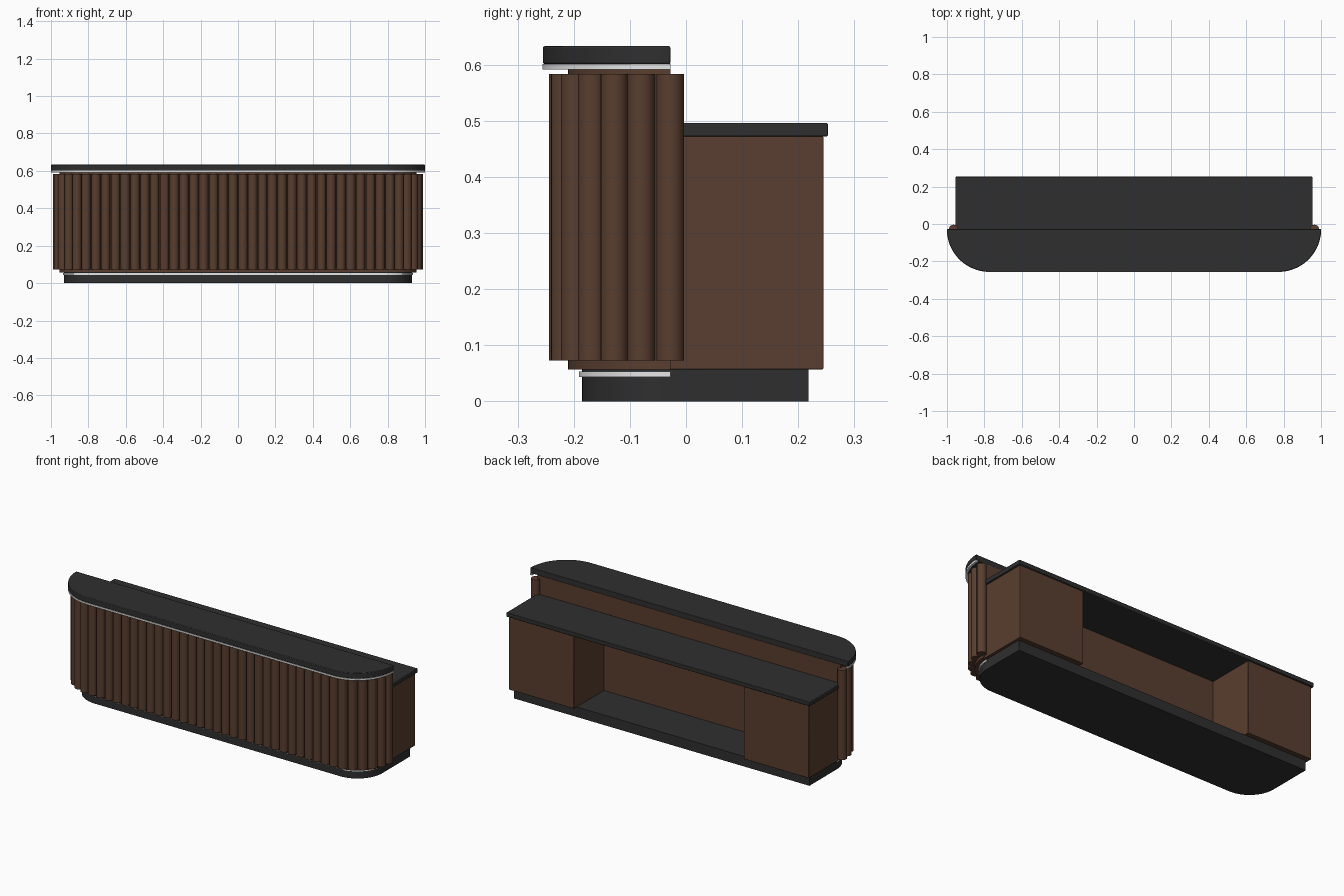
import bpy, bmesh, math

if "Cube" in bpy.data.objects:
    bpy.data.objects.remove(bpy.data.objects["Cube"])

def material(name, rgb):
    m = bpy.data.materials.new(name)
    m.diffuse_color = (*rgb, 1)
    m.use_nodes = True
    m.node_tree.nodes["Principled BSDF"].inputs["Base Color"].default_value = m.diffuse_color
    return m

WOOD = material("walnut brown", (0.100, 0.048, 0.029))
DARK = material("charcoal", (0.028, 0.028, 0.028))
GLOW = material("light strip white", (0.85, 0.85, 0.85))

# all curved outlines share these front corner centres
CX, CY = 0.773, -0.028


def outline(r, n=20):
    """Open path from back right, round the front, to back left."""
    pts = []
    for i in range(n + 1):
        a = -math.pi / 2 * i / n
        pts.append((CX + r * math.cos(a), CY + r * math.sin(a)))
    return pts + [(-x, y) for x, y in reversed(pts)]


def prism(name, pts, z0, z1, mat, bevel=0):
    bm = bmesh.new()
    face = bm.faces.new([bm.verts.new((x, y, z0)) for x, y in pts])
    ext = bmesh.ops.extrude_face_region(bm, geom=[face])
    for v in ext["geom"]:
        if isinstance(v, bmesh.types.BMVert):
            v.co.z = z1
    bmesh.ops.recalc_face_normals(bm, faces=bm.faces)
    return finish(name, bm, mat, bevel)


def finish(name, bm, mat, bevel=0):
    me = bpy.data.meshes.new(name)
    bm.to_mesh(me)
    bm.free()
    me.materials.append(mat)
    ob = bpy.data.objects.new(name, me)
    bpy.context.collection.objects.link(ob)
    if bevel:
        b = ob.modifiers.new("soft edge", 'BEVEL')
        b.width, b.segments, b.limit_method = bevel, 2, 'ANGLE'
        b.angle_limit = math.radians(40)
    bpy.ops.object.select_all(action='DESELECT')
    ob.select_set(True)
    bpy.context.view_layer.objects.active = ob
    bpy.ops.object.shade_smooth_by_angle(angle=math.radians(35))
    return ob


def box(name, x0, x1, y0, y1, z0, z1, mat, bevel=0):
    return prism(name, [(x0, y0), (x1, y0), (x1, y1), (x0, y1)], z0, z1, mat, bevel)


def band(name, r_out, width, z0, z1):
    prism(name, outline(r_out) + outline(r_out - width)[::-1], z0, z1, GLOW)


# plinth: rounded front part and rear base
prism("plinth_front", outline(0.157), 0, 0.058, DARK)
box("plinth_rear", -0.93, 0.93, -0.045, 0.218, 0, 0.057, DARK)
band("plinth_light_strip", 0.163, 0.012, 0.043, 0.053)

# curved front panel, light strip and raised counter
prism("front_panel", outline(0.182), 0.057, 0.602, WOOD)
band("counter_light_strip", 0.228, 0.012, 0.591, 0.601)
prism("counter_top", outline(0.227), 0.601, 0.633, DARK, 0.003)

# round slats spaced evenly along the curved front
R, COUNT = 0.192, 42
arc = R * math.pi / 2
total = 2 * CX + 2 * arc
bm = bmesh.new()
for i in range(COUNT):
    s = total * i / (COUNT - 1)
    t = min(s, total - s)
    side = 1 if s <= total / 2 else -1
    if t < arc:
        x, y = CX + R * math.cos(t / R), CY - R * math.sin(t / R)
    else:
        x, y = CX - (t - arc), CY - R
    made = bmesh.ops.create_cone(bm, cap_ends=True, segments=24, radius1=0.0245,
                                 radius2=0.0245, depth=0.51)
    bmesh.ops.translate(bm, verts=made["verts"], vec=(side * x, y, 0.328))
finish("front_slats", bm, WOOD)

# rear cabinets either side of the knee space, and the desk over them
for side, name in ((1, "cabinet_right"), (-1, "cabinet_left")):
    a, b = sorted((side * 0.535, side * 0.945))
    box(name, a, b, -0.032, 0.245, 0.057, 0.472, WOOD, 0.002)
box("desk_top", -0.955, 0.955, -0.03, 0.253, 0.472, 0.496, DARK, 0.003)
